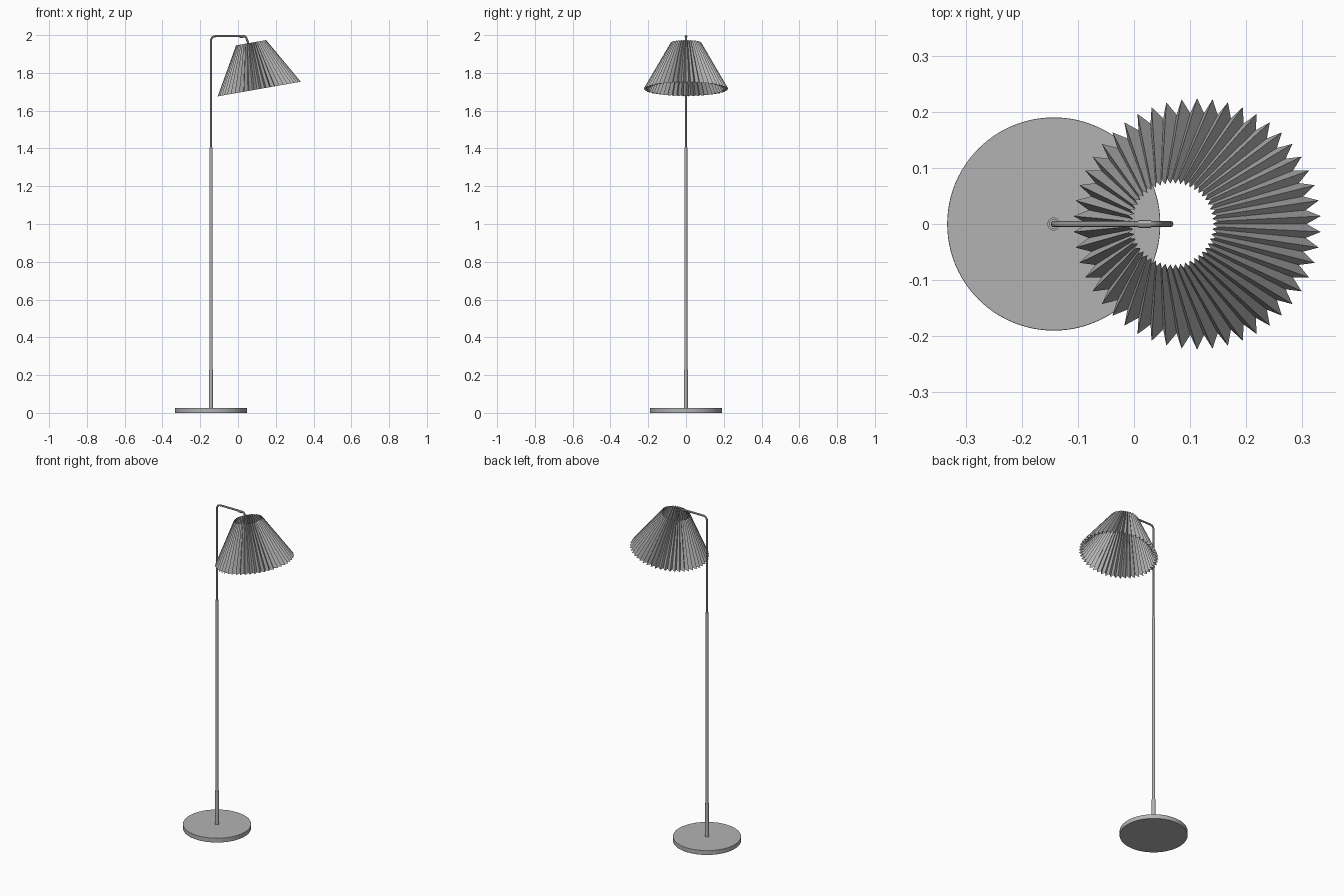
import bpy, bmesh, math
from mathutils import Vector, Matrix

cube = bpy.data.objects.get("Cube")
if cube:
    bpy.data.objects.remove(cube, do_unlink=True)

POLE_X = -0.143


def make_material(name, rgb):
    mat = bpy.data.materials.new(name)
    mat.use_nodes = True
    mat.diffuse_color = (*rgb, 1)
    mat.node_tree.nodes["Principled BSDF"].inputs["Base Color"].default_value = (*rgb, 1)
    return mat


grey = make_material("neutral grey", (0.45, 0.45, 0.45))


def smooth(obj):
    bpy.ops.object.select_all(action='DESELECT')
    obj.select_set(True)
    bpy.context.view_layer.objects.active = obj
    bpy.ops.object.shade_smooth_by_angle(angle=math.radians(35))


def cylinder(name, radius, z0, z1, sides=24, bevel=0.0):
    """Upright cylinder on the pole axis."""
    bpy.ops.mesh.primitive_cylinder_add(vertices=sides, radius=radius, depth=z1 - z0,
                                        location=(POLE_X, 0, (z0 + z1) / 2))
    obj = bpy.context.object
    obj.name = name
    obj.data.materials.append(grey)
    if bevel:
        mod = obj.modifiers.new("soft edge", 'BEVEL')
        mod.width, mod.segments = bevel, 2
    smooth(obj)
    return obj


def fillet(a, corner, b, radius, steps=8):
    """Points of a round bend at a corner between a and b."""
    a, c, b = Vector(a), Vector(corner), Vector(b)
    p = c + (a - c).normalized() * radius
    q = c + (b - c).normalized() * radius
    return [p * (1 - t) ** 2 + c * 2 * t * (1 - t) + q * t ** 2
            for t in (i / steps for i in range(steps + 1))]


def tube(name, points, radius):
    """Round rod swept along a path."""
    curve = bpy.data.curves.new(name, 'CURVE')
    curve.dimensions = '3D'
    curve.bevel_depth = radius
    curve.bevel_resolution = 3
    curve.use_fill_caps = True
    spline = curve.splines.new('POLY')
    spline.points.add(len(points) - 1)
    for pt, co in zip(spline.points, points):
        pt.co = (*co, 1)
    curve.materials.append(grey)
    obj = bpy.data.objects.new(name, curve)
    bpy.context.collection.objects.link(obj)
    bpy.ops.object.select_all(action='DESELECT')
    obj.select_set(True)
    bpy.context.view_layer.objects.active = obj
    bpy.ops.object.convert(target='MESH')
    obj = bpy.context.object
    obj.name = name
    smooth(obj)


# Base and telescopic pole
cylinder("base", 0.19, 0, 0.027, sides=96, bevel=0.001)
cylinder("lower_collar", 0.0115, 0.025, 0.23)
cylinder("lower_pole", 0.0085, 0.22, 1.405)

# Upper rod bending over into the arm, then down into the shade
foot, elbow = (POLE_X, 0, 1.39), (POLE_X, 0, 1.9945)
knee, tip = (0.041, 0, 1.9945), (0.065, 0, 1.925)
path = ([Vector(foot)] + fillet(foot, elbow, knee, 0.028)
        + fillet(elbow, knee, tip, 0.014) + [Vector(tip)])
tube("upper_rod_and_arm", path, 0.0055)
tube("arm_sleeve", [(0.008, 0, 1.9925), (0.03, 0, 1.9925)], 0.0072)

# Pleated shade: zigzag rings joined by flat panels, tilted on the arm
PLEATS, HEIGHT = 50, 0.249
bm = bmesh.new()
rings = []
for z, ridge, valley in ((0, 0.224, 0.198), (HEIGHT, 0.081, 0.072)):
    ring = []
    for i in range(PLEATS * 2):
        a = math.pi / 2 + math.pi * i / PLEATS
        r = valley if i % 2 else ridge
        ring.append(bm.verts.new((r * math.cos(a), r * math.sin(a), z)))
    rings.append(ring)
low, high = rings
for i in range(PLEATS * 2):
    j = (i + 1) % (PLEATS * 2)
    bm.faces.new((low[i], low[j], high[j], high[i]))
mesh = bpy.data.meshes.new("pleated_shade")
bm.to_mesh(mesh)
bm.free()
mesh.materials.append(grey)
shade = bpy.data.objects.new("pleated_shade", mesh)
bpy.context.collection.objects.link(shade)
shade.matrix_world = (Matrix.Translation((0.1125, 0, 1.7145))
                      @ Matrix.Rotation(math.radians(-10), 4, 'Y'))
